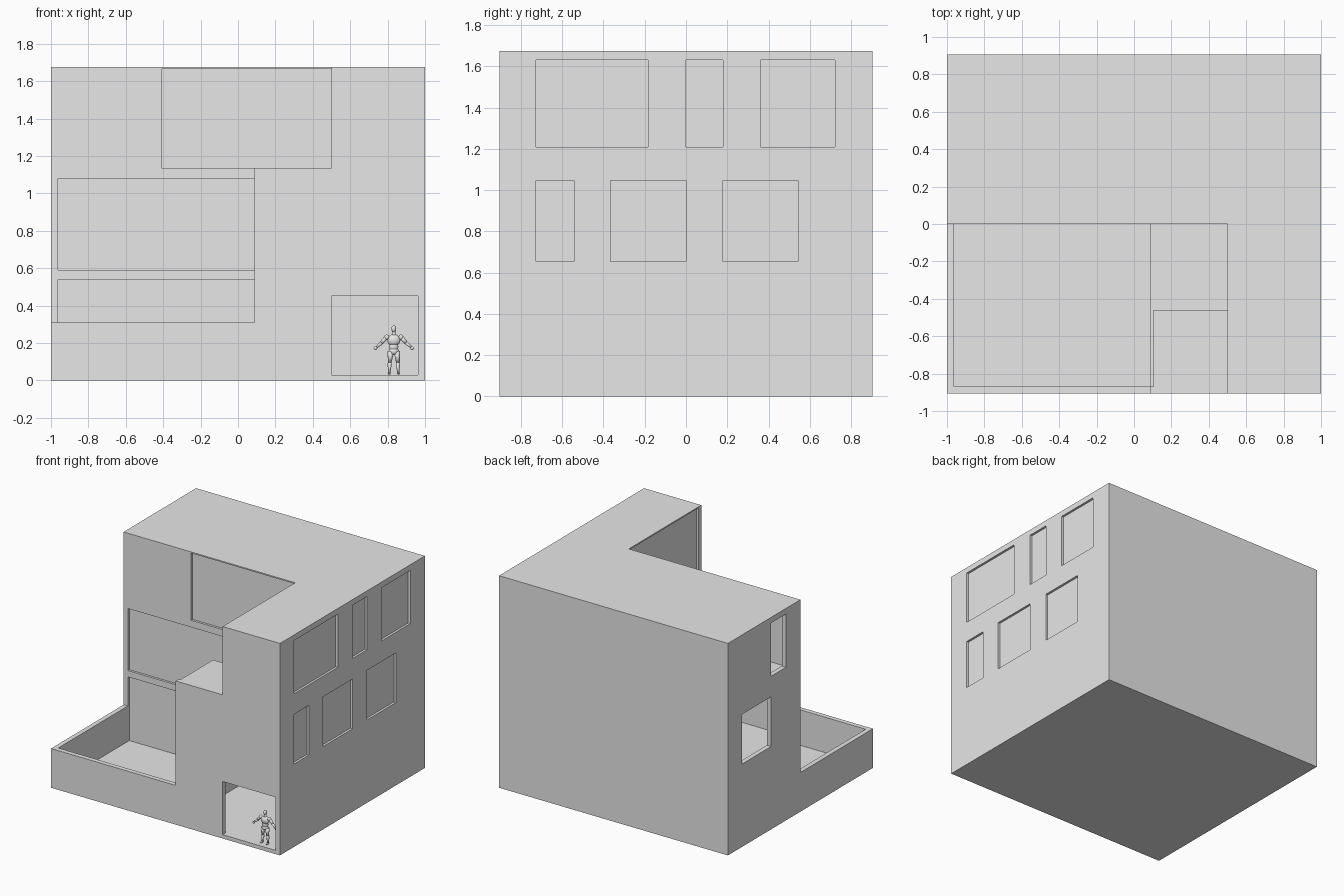
import bpy, bmesh
from mathutils import Vector, Matrix

cube = bpy.data.objects.get("Cube")
if cube:
    bpy.data.objects.remove(cube, do_unlink=True)

grey = bpy.data.materials.new("plain_grey")
grey.use_nodes = True
grey.diffuse_color = (0.8, 0.8, 0.8, 1)
bsdf = next(n for n in grey.node_tree.nodes if n.type == "BSDF_PRINCIPLED")
bsdf.inputs["Base Color"].default_value = (0.8, 0.8, 0.8, 1)


def add_object(name, bm):
    mesh = bpy.data.meshes.new(name)
    bm.to_mesh(mesh)
    bm.free()
    mesh.materials.append(grey)
    obj = bpy.data.objects.new(name, mesh)
    bpy.context.collection.objects.link(obj)
    return obj


def box(name, x, y, z):
    bm = bmesh.new()
    size = Matrix.Diagonal((x[1] - x[0], y[1] - y[0], z[1] - z[0], 1))
    middle = Matrix.Translation((sum(x) / 2, sum(y) / 2, sum(z) / 2))
    bmesh.ops.create_cube(bm, size=1, matrix=middle @ size)
    return add_object(name, bm)


# Overall dimensions
X, Y, H = 1.0, 0.905, 1.675
OUT = 1.2                      # beyond the outer walls
WALL, RECESS = 0.037, 0.018
IN_X, IN_Y = X - WALL, Y - WALL
WING, MID = 0.5, 0.088         # left faces of the tall wing and the middle block
STEP = -0.46                   # back edge of the upper terrace
GROUND, FIRST, SECOND = (0.03, 0.54), (0.59, 1.08), (1.135, 1.665)
SKY = 2.0

building = box("building", (-X, X), (-Y, Y), (0, H))


def cut(x, y, z):
    cutter = box("cutter", x, y, z)
    cutter.hide_render = True
    mod = building.modifiers.new("cut", "BOOLEAN")
    mod.operation, mod.solver, mod.object = "DIFFERENCE", "EXACT", cutter
    bpy.context.view_layer.objects.active = building
    bpy.ops.object.modifier_apply(modifier=mod.name)
    bpy.data.objects.remove(cutter, do_unlink=True)


# Stepped outline: yard, upper terrace and lower terrace
cut((-OUT, MID), (-OUT, 0), (0.31, SKY))
cut((MID - 0.1, WING), (-OUT, STEP), (SECOND[0], SKY))
cut((MID - 0.1, WING), (STEP - 0.1, 0), (SECOND[0], SKY))
cut((MID - 0.1, WING), (STEP, 0), (FIRST[0], SKY))
cut((-IN_X, MID), (-IN_Y, 0), (GROUND[0], SKY))

# Rooms in the back block, the wing and the middle block
for level in (GROUND, FIRST, SECOND):
    cut((-IN_X, IN_X), (WALL, IN_Y), level)
    left = 0.12 if level is GROUND else WING + WALL
    cut((left, IN_X), (-IN_Y, WALL + 0.1), level)
cut((0.12, WING + 0.1), (-IN_Y, STEP - WALL), FIRST)

# Recessed panels in the front of the back block
for x, z in (((-IN_X, MID), GROUND), ((-IN_X, WING), FIRST), ((-0.41, WING), SECOND)):
    cut(x, (-0.02, RECESS), z)

# Recessed panels facing the yard and the terrace
cut((MID - 0.02, MID + 0.016), (-IN_Y, STEP), (FIRST[0], SECOND[0] + 0.05))
cut((WING - 0.02, WING + RECESS), (-IN_Y, 0), SECOND)

# Recessed windows along the left side
upper, lower = (1.21, 1.63), (0.655, 1.047)
for y, z in (((-0.727, -0.183), upper), ((0, 0.18), upper), ((0.36, 0.722), upper),
             ((-0.727, -0.543), lower), ((-0.367, 0), lower), ((0.18, 0.543), lower)):
    cut((X - RECESS, OUT), y, z)

# Open windows on the right side and the open entrance
cut((-OUT, -IN_X + 0.05), (0.365, 0.727), lower)
cut((-OUT, -IN_X + 0.05), (0.18, 0.365), upper)
cut((WING, IN_X), (-OUT, -IN_Y + 0.05), (GROUND[0], 0.45))


# Standing figure in the entrance
def limb(bm, a, b, r1, r2):
    a, b = Vector(a), Vector(b)
    turn = (b - a).to_track_quat("Z", "Y").to_matrix().to_4x4()
    bmesh.ops.create_cone(bm, cap_ends=True, segments=12, radius1=r1, radius2=r2,
                          depth=(b - a).length,
                          matrix=Matrix.Translation((a + b) / 2) @ turn)


def ball(bm, centre, size):
    bmesh.ops.create_uvsphere(bm, u_segments=14, v_segments=10, radius=1,
                              matrix=Matrix.Translation(centre) @ Matrix.Diagonal((*size, 1)))


bm = bmesh.new()
ball(bm, (0, 0, 0.245), (0.013, 0.016, 0.019))
limb(bm, (0, 0, 0.2), (0, 0, 0.235), 0.012, 0.009)
ball(bm, (0, 0, 0.185), (0.036, 0.022, 0.032))
ball(bm, (0, 0, 0.15), (0.025, 0.017, 0.032))
ball(bm, (0, 0, 0.125), (0.028, 0.02, 0.02))
for s in (-1, 1):
    ball(bm, (s * 0.038, 0, 0.2), (0.014, 0.014, 0.015))
    limb(bm, (s * 0.04, 0, 0.2), (s * 0.068, 0, 0.168), 0.012, 0.009)
    limb(bm, (s * 0.066, 0, 0.17), (s * 0.092, -0.005, 0.148), 0.01, 0.006)
    ball(bm, (s * 0.098, -0.006, 0.142), (0.01, 0.006, 0.009))
    limb(bm, (s * 0.016, 0, 0.125), (s * 0.022, 0, 0.066), 0.017, 0.01)
    ball(bm, (s * 0.023, 0.003, 0.052), (0.011, 0.012, 0.022))
    limb(bm, (s * 0.022, 0, 0.066), (s * 0.024, 0, 0.005), 0.01, 0.006)
    ball(bm, (s * 0.025, -0.007, 0.006), (0.008, 0.018, 0.006))
figure = add_object("standing_figure", bm)
figure.location = (0.833, -0.85, GROUND[0])
for polygon in figure.data.polygons:
    polygon.use_smooth = True
